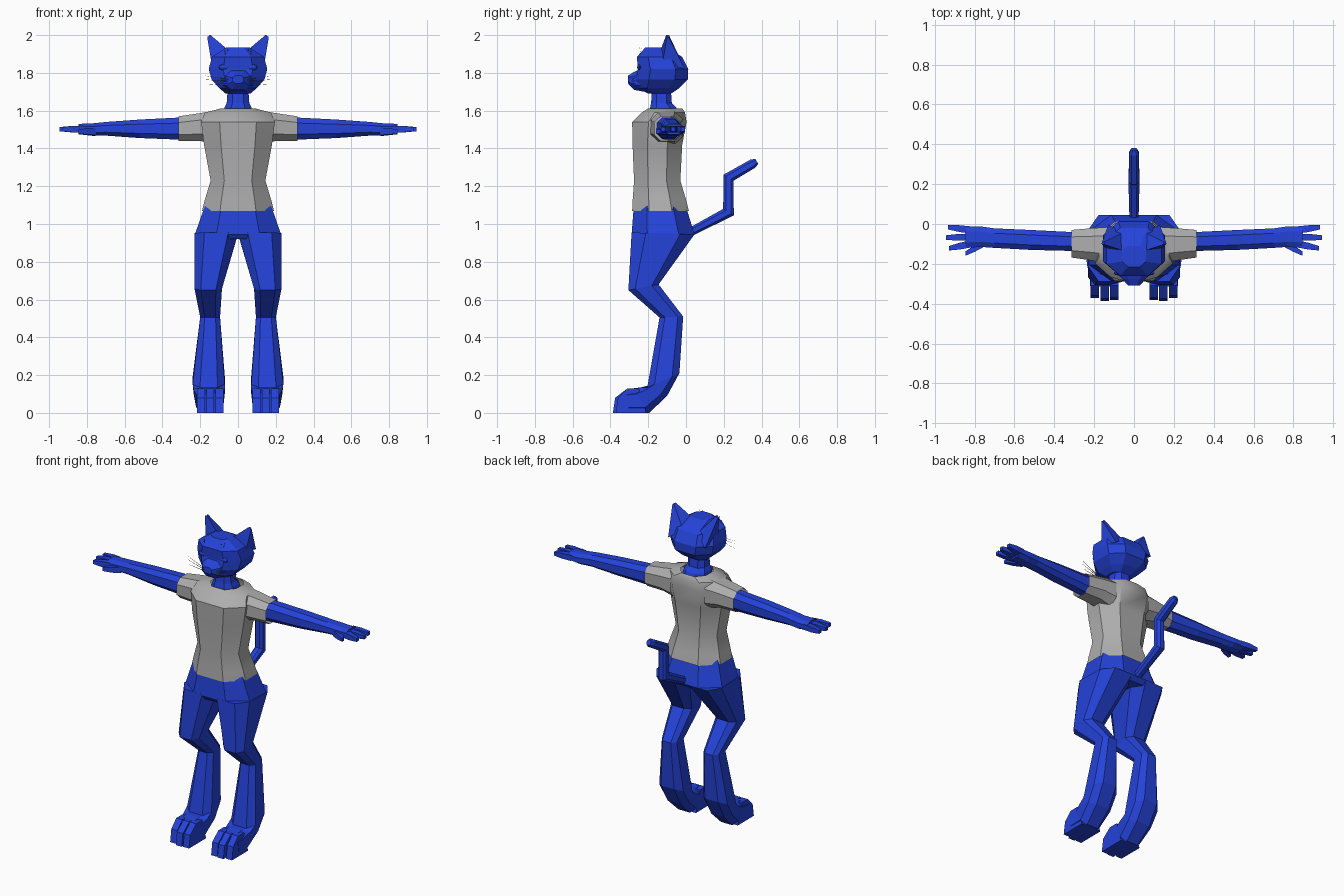
import bpy, bmesh
from mathutils import Vector as V

if "Cube" in bpy.data.objects:
    bpy.data.objects.remove(bpy.data.objects["Cube"])


def material(name, rgb):
    m = bpy.data.materials.new(name)
    m.diffuse_color = (*rgb, 1)
    m.use_nodes = True
    m.node_tree.nodes["Principled BSDF"].inputs["Base Color"].default_value = m.diffuse_color
    return m


FUR = material("blue fur", (0.018, 0.056, 0.70))
CLOTH = material("grey cloth", (0.42, 0.42, 0.42))
WHISKER = material("dark whisker", (0.12, 0.12, 0.13))


def ring(c, u, v, cu=0.5, cv=0.5):
    """Chamfered rectangle (8 points) spanned by half-axes u and v."""
    c, u, v = V(c), V(u), V(v)
    k = [(1, -cv), (1, cv), (cu, 1), (-cu, 1), (-1, cv), (-1, -cv), (-cu, -1), (cu, -1)]
    return [c + u * a + v * b for a, b in k]


def flat_ring(z, hw, y0, y1, cu=0.5, cv=0.5):
    return ring((0, (y0 + y1) / 2, z), (hw, 0, 0), (0, (y1 - y0) / 2, 0), cu, cv)


def side_ring(x, y0, y1, z0, z1):
    return ring((x, (y0 + y1) / 2, (z0 + z1) / 2), (0, (y1 - y0) / 2, 0), (0, 0, (z1 - z0) / 2))


def finish(bm, name, mat, mirror=False, smooth=False):
    bmesh.ops.recalc_face_normals(bm, faces=bm.faces)
    me = bpy.data.meshes.new(name)
    bm.to_mesh(me)
    bm.free()
    ob = bpy.data.objects.new(name, me)
    bpy.context.collection.objects.link(ob)
    me.materials.append(mat)
    if mirror:
        ob.modifiers.new("mirror", "MIRROR").use_mirror_merge = False
    if smooth:
        bpy.ops.object.select_all(action="DESELECT")
        ob.select_set(True)
        bpy.context.view_layer.objects.active = ob
        bpy.ops.object.shade_smooth_by_angle(angle=0.7)
    return ob


def add_loft(bm, rings, caps=True):
    vs = [[bm.verts.new(p) for p in r] for r in rings]
    n = len(vs[0])
    for a, b in zip(vs, vs[1:]):
        for i in range(n):
            j = (i + 1) % n
            bm.faces.new((a[i], a[j], b[j], b[i]))
    if caps:
        bm.faces.new(vs[0])
        bm.faces.new(vs[-1])


def loft(name, rings, mat=FUR, mirror=False, caps=True, smooth=False):
    bm = bmesh.new()
    add_loft(bm, rings, caps)
    return finish(bm, name, mat, mirror, smooth)


# head, muzzle and neck
loft("head", [flat_ring(*r) for r in (
    (1.69, .065, -.20, -.08), (1.72, .10, -.26, -.035), (1.765, .14, -.265, .01),
    (1.82, .155, -.255, .012), (1.885, .138, -.26, -.02), (1.935, .06, -.215, -.11))])
loft("muzzle", [ring((0, y, (z0 + z1) / 2), (hw, 0, 0), (0, 0, (z1 - z0) / 2)) for y, hw, z0, z1 in (
    (-.22, .09, 1.70, 1.83), (-.275, .06, 1.71, 1.805), (-.308, .03, 1.745, 1.785))])
loft("neck", [flat_ring(*r) for r in (
    (1.56, .085, -.20, -.03), (1.615, .072, -.19, -.05), (1.64, .06, -.185, -.075), (1.71, .055, -.18, -.08))])

# pointed ears
bm = bmesh.new()
base = [bm.verts.new(p) for p in (
    (.05, -.135, 1.92), (.14, -.125, 1.85), (.13, -.005, 1.82), (.05, -.04, 1.88))]
tip = [bm.verts.new(p) for p in (
    (.145, -.105, 2.0), (.163, -.10, 1.99), (.16, -.09, 1.985), (.15, -.09, 2.0))]
for i in range(4):
    j = (i + 1) % 4
    bm.faces.new((base[i], base[j], tip[j], tip[i]))
bm.faces.new(base)
bm.faces.new(tip)
finish(bm, "ears", FUR, mirror=True)

# eyes, sunk into the face
bm = bmesh.new()
bmesh.ops.create_uvsphere(bm, u_segments=8, v_segments=6, radius=1)
bmesh.ops.scale(bm, vec=(.032, .012, .016), verts=bm.verts)
bmesh.ops.translate(bm, vec=(.072, -.247, 1.83), verts=bm.verts)
finish(bm, "eyes", FUR, mirror=True)

# whiskers on cheeks and brows
bm = bmesh.new()
for a, b in (((.05, -.285, 1.765), (.175, -.25, 1.785)), ((.05, -.285, 1.755), (.18, -.25, 1.765)),
             ((.05, -.285, 1.745), (.17, -.25, 1.735)), ((.06, -.25, 1.865), (.075, -.235, 1.94)),
             ((.05, -.25, 1.865), (.055, -.245, 1.935))):
    add_loft(bm, [[V(p) + V(o) * w for o in ((.7, 0, -1), (-.7, 0, -1), (0, 1, 1))]
                  for p, w in ((a, .0015), (b, .0005))])
finish(bm, "whiskers", WHISKER, mirror=True)

# shirt body and short sleeves
loft("shirt_body", [flat_ring(*r, .5, .4) for r in (
    (1.07, .19, -.285, .015), (1.13, .175, -.282, .0), (1.23, .145, -.275, -.03),
    (1.42, .18, -.283, -.02), (1.54, .195, -.285, .003), (1.59, .175, -.235, -.005),
    (1.612, .09, -.20, -.02))], CLOTH, caps=False, smooth=True)
loft("shirt_sleeves", [side_ring(*r) for r in (
    (.12, -.20, -.015, 1.42, 1.60), (.20, -.185, -.02, 1.44, 1.587), (.315, -.168, -.03, 1.44, 1.57))],
    CLOTH, mirror=True, caps=False, smooth=True)

# arms with palm
loft("arms", [side_ring(*r) for r in (
    (.19, -.155, -.035, 1.45, 1.565), (.32, -.135, -.04, 1.447, 1.563), (.52, -.13, -.03, 1.455, 1.553),
    (.70, -.12, -.022, 1.468, 1.54), (.77, -.115, -.012, 1.467, 1.533), (.845, -.12, -.012, 1.475, 1.53))],
    mirror=True)

# three fingers and a thumb
bm = bmesh.new()
for x0, y0, x1, y1, z in ((.82, -.03, .935, -.016, 1.502), (.82, -.066, .945, -.068, 1.502),
                          (.82, -.10, .93, -.122, 1.502), (.75, -.095, .845, -.148, 1.49)):
    xm, ym = (x0 + x1) / 2, (y0 + y1) / 2
    add_loft(bm, [[(x, y + s * w, z + t * w) for s, t in ((-1, -1), (1, -1), (1, 1), (-1, 1))]
                  for x, y, w in ((x0, y0, .018), (xm, ym, .017), (x1, y1, .011))])
finish(bm, "fingers", FUR, mirror=True)

# hips
loft("hips", [flat_ring(*r) for r in (
    (1.15, .15, -.26, -.02), (1.075, .183, -.278, .005), (.945, .228, -.288, .045), (.92, .20, -.27, .02))])

# legs: each ring joins a front point (y, z) to a back point (y, z)
LEG = ((-.288, .955, .045, .945, .0, .23),
       (-.305, .65, -.145, .68, .085, .23),
       (-.14, .505, -.015, .51, .095, .20),
       (-.205, .135, -.035, .21, .07, .24),
       (-.24, .135, -.10, .09, .07, .235),
       (-.28, .13, -.195, .0, .078, .222),
       (-.315, .122, -.30, .0, .08, .22))
loft("legs", [ring(((x0 + x1) / 2, (yf + yb) / 2, (zf + zb) / 2), ((x1 - x0) / 2, 0, 0),
                   (0, (yb - yf) / 2, (zb - zf) / 2), .55, .55)
              for yf, zf, yb, zb, x0, x1 in LEG], mirror=True)

# three toes per foot
bm = bmesh.new()
for x, dy in ((.099, .005), (.147, 0), (.197, .015)):
    prof = ((-.21, 0), (-.387 + dy, 0), (-.375 + dy, .08), (-.31, .13), (-.25, .13))
    add_loft(bm, [[(x + s * .021, y, z) for y, z in prof] for s in (-1, 1)])
finish(bm, "toes", FUR, mirror=True)

# bent tail, rings mitred at each corner
path = [V(p) for p in ((0, .0, .945), (0, .225, 1.063), (0, .225, 1.245), (0, .355, 1.32), (0, .375, 1.331))]
rings = []
for i, p in enumerate(path):
    d0 = (p - path[max(i - 1, 0)]).normalized()
    d1 = (path[min(i + 1, len(path) - 1)] - p).normalized()
    d = (d0 + d1).normalized()
    w = (.022, .028, .027, .025, .015)[i]
    across = V((1, 0, 0)).cross(d) * w / max((d0 if i else d1).dot(d), .5)
    rings.append(ring(p, (w, 0, 0), across))
loft("tail", rings)
